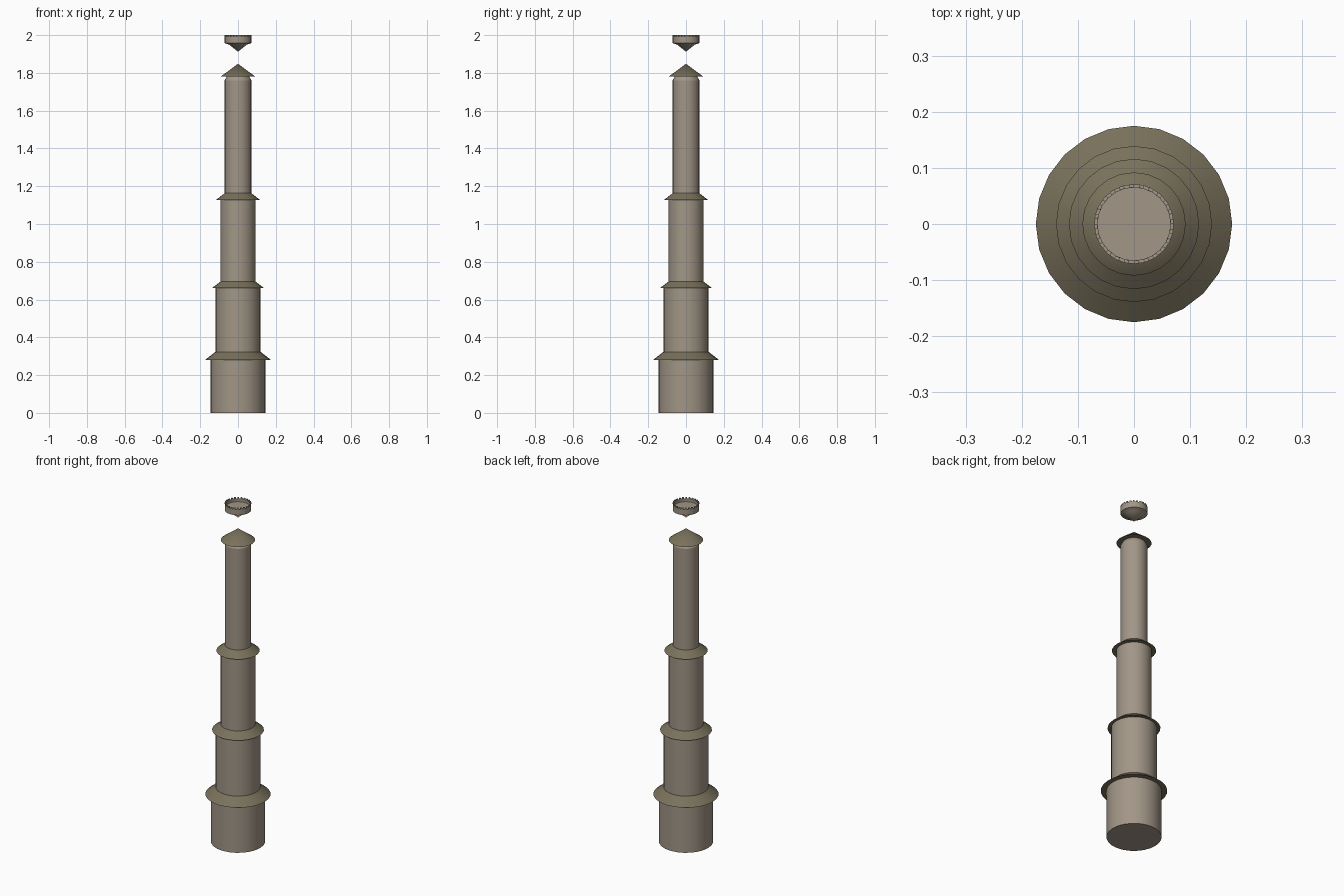
import bpy, bmesh, math

if "Cube" in bpy.data.objects:
    bpy.data.objects.remove(bpy.data.objects["Cube"])

SIDES = 24


def material(name, rgb):
    m = bpy.data.materials.new(name)
    m.diffuse_color = (*rgb, 1)
    m.use_nodes = True
    m.node_tree.nodes["Principled BSDF"].inputs["Base Color"].default_value = m.diffuse_color
    return m


stone = material("warm_grey_stone", (0.36, 0.305, 0.242))
roof_mat = material("olive_roof", (0.19, 0.165, 0.105))


def finish(name, bm, mat):
    bmesh.ops.recalc_face_normals(bm, faces=bm.faces)
    mesh = bpy.data.meshes.new(name)
    bm.to_mesh(mesh)
    bm.free()
    mesh.materials.append(mat)
    obj = bpy.data.objects.new(name, mesh)
    bpy.context.collection.objects.link(obj)
    bpy.ops.object.select_all(action='DESELECT')
    obj.select_set(True)
    bpy.context.view_layer.objects.active = obj
    bpy.ops.object.shade_smooth_by_angle(angle=math.radians(25))
    return obj


def lathe(name, profile, mat, drop=None):
    """Turn a (radius, height) profile that starts and ends on the axis."""
    bm = bmesh.new()
    rings = []
    for r, z in profile:
        if r == 0:
            rings.append([bm.verts.new((0, 0, z))] * SIDES)
        else:
            rings.append([bm.verts.new((r * math.cos(2 * math.pi * i / SIDES),
                                        r * math.sin(2 * math.pi * i / SIDES), z))
                          for i in range(SIDES)])
    for a, b in zip(rings, rings[1:]):
        for i in range(SIDES):
            j = (i + 1) % SIDES
            bm.faces.new(list(dict.fromkeys((a[i], a[j], b[j], b[i]))))
    return finish(name, bm, mat)


# Stacked round tiers, each narrower than the one below
tiers = [(0.145, 0.0, 0.28), (0.12, 0.28, 0.66), (0.093, 0.66, 1.13)]
for n, (r, z0, z1) in enumerate(tiers, 1):
    lathe(f"tower_tier_{n}", [(0, z0), (r, z0), (r, z1), (0, z1)], stone)

# Top shaft with a tapered neck under the cap
lathe("tower_tier_4", [(0, 1.13), (0.071, 1.13), (0.071, 1.76),
                       (0.06, 1.78), (0, 1.78)], stone)

# Sloping skirt roofs between the tiers
skirts = [(0.175, 0.12, 0.28, 0.323), (0.139, 0.093, 0.66, 0.695), (0.116, 0.071, 1.128, 1.163)]
for n, (r0, r1, z0, z1) in enumerate(skirts, 1):
    lathe(f"skirt_roof_{n}", [(0, z0), (r0, z0), (r1, z1), (0, z1)], roof_mat)

# Pointed cap
lathe("cap_roof", [(0, 1.78), (0.092, 1.78), (0, 1.848)], roof_mat)

# Floating cup with a pointed underside and a recessed floor
R, INNER, RIM = 0.071, 0.065, 1.992
lathe("floating_turret", [(0, 1.912), (0.047, 1.95), (R, 1.958), (R, RIM),
                          (INNER, RIM), (INNER, 1.975), (0, 1.975)], stone)

# Ring of small battlements on the rim
bm = bmesh.new()
for i in range(SIDES):
    a0, a1 = (2 * math.pi * (i + k) / SIDES for k in (0, 0.5))
    ring = [(R, a0), (R, a1), (INNER, a1), (INNER, a0)]
    low, high = ([bm.verts.new((r * math.cos(a), r * math.sin(a), z)) for r, a in ring]
                 for z in (RIM, 2.0))
    bm.faces.new(low)
    bm.faces.new(high)
    for k in range(4):
        m = (k + 1) % 4
        bm.faces.new((low[k], low[m], high[m], high[k]))
finish("battlements", bm, stone)
